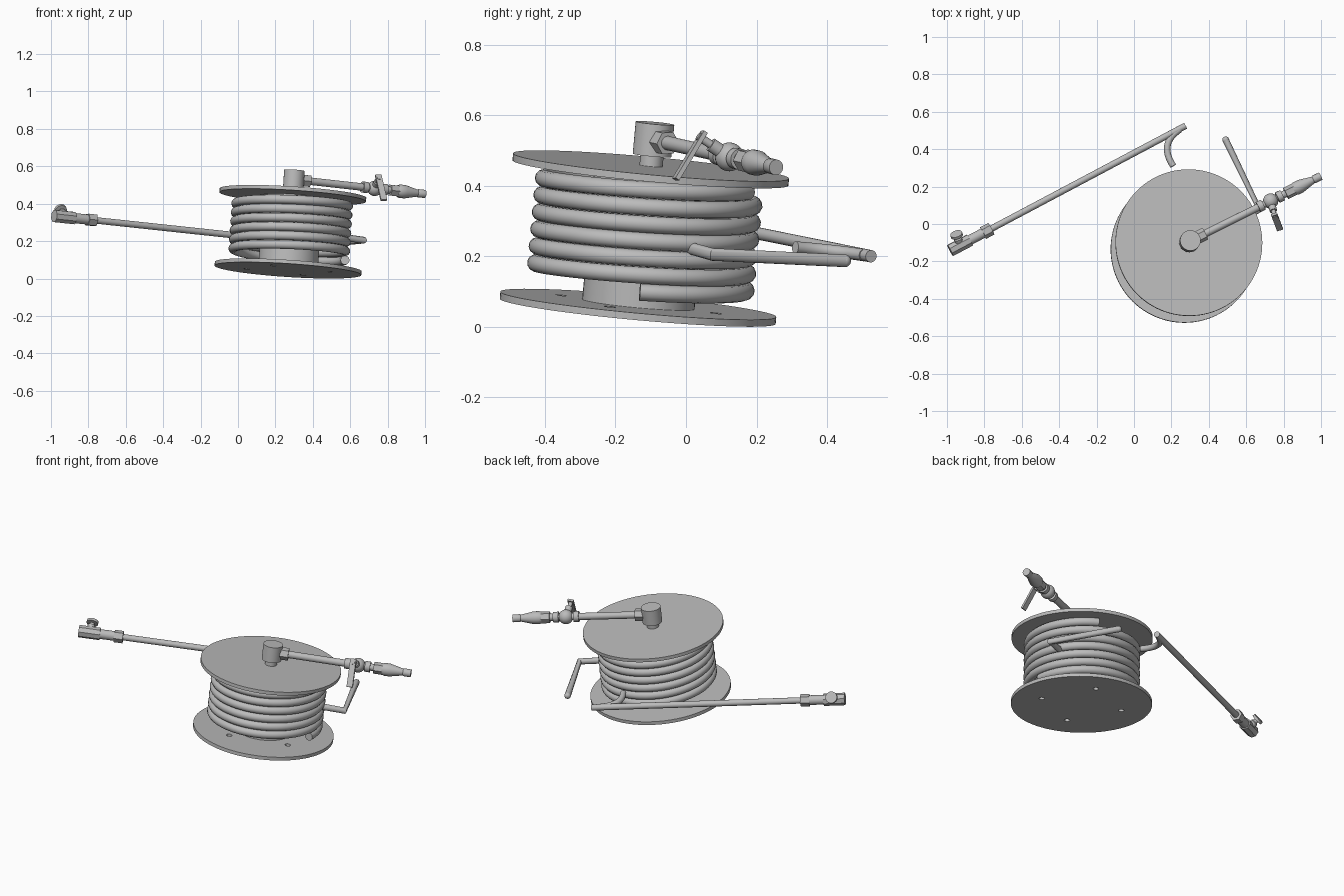
import bpy, bmesh, math
from mathutils import Vector

cube = bpy.data.objects.get("Cube")
if cube:
    bpy.data.objects.remove(cube, do_unlink=True)

# Single metal grey
grey = bpy.data.materials.new("plain_grey")
grey.use_nodes = True
tone = (0.5, 0.5, 0.5, 1)
grey.diffuse_color = tone
grey.node_tree.nodes["Principled BSDF"].inputs["Base Color"].default_value = tone

UP = Vector((0, 0, 1))


def activate(ob):
    bpy.ops.object.select_all(action='DESELECT')
    ob.select_set(True)
    bpy.context.view_layer.objects.active = ob


def finish(ob):
    if not ob.data.materials:
        ob.data.materials.append(grey)
    activate(ob)
    bpy.ops.object.shade_smooth_by_angle(angle=math.radians(35))
    return ob


def lathe(name, origin, direction, profile, sides=32):
    """Turned part: profile is a list of (distance along axis, radius)."""
    bm = bmesh.new()
    rings = []
    for s, r in profile:
        rings.append([bm.verts.new((r * math.cos(math.tau * i / sides),
                                    r * math.sin(math.tau * i / sides), s))
                      for i in range(sides)])
    for a, b in zip(rings, rings[1:]):
        for i in range(sides):
            j = (i + 1) % sides
            bm.faces.new((a[i], a[j], b[j], b[i]))
    bm.faces.new(rings[0][::-1])
    bm.faces.new(rings[-1])
    me = bpy.data.meshes.new(name)
    bm.to_mesh(me)
    bm.free()
    ob = bpy.data.objects.new(name, me)
    bpy.context.collection.objects.link(ob)
    ob.rotation_mode = 'QUATERNION'
    ob.rotation_quaternion = UP.rotation_difference(Vector(direction).normalized())
    ob.location = origin
    return finish(ob)


def rod(name, origin, direction, start, end, r, sides=32):
    return lathe(name, origin, direction, [(start, r), (end, r)], sides)


def tube(name, points, r):
    """Round tube swept along a path."""
    cu = bpy.data.curves.new(name, 'CURVE')
    cu.dimensions = '3D'
    cu.bevel_depth = r
    cu.bevel_resolution = 4
    cu.use_fill_caps = True
    sp = cu.splines.new('POLY')
    sp.points.add(len(points) - 1)
    for p, co in zip(sp.points, points):
        p.co = (*co, 1)
    ob = bpy.data.objects.new(name, cu)
    bpy.context.collection.objects.link(ob)
    activate(ob)
    bpy.ops.object.convert(target='MESH')
    return finish(bpy.context.view_layer.objects.active)


def ball(name, centre, r):
    bpy.ops.mesh.primitive_uv_sphere_add(segments=24, ring_count=12,
                                         radius=r, location=centre)
    ob = bpy.context.object
    ob.name = name
    return finish(ob)


# Tilted reel frame
base = Vector((0.267, -0.137, 0.044))
axis = Vector((0.065, 0.092, 1)).normalized()
tilt = UP.rotation_difference(axis)


def on_reel(radius, angle, height):
    return base + tilt @ Vector((radius * math.cos(angle),
                                 radius * math.sin(angle), height))


# Reel: two discs and a core
bottom = rod("bottom_disc", base, axis, 0, 0.02, 0.393, 96)
rod("top_disc", base, axis, 0.395, 0.415, 0.393, 96)
rod("drum_core", base, axis, 0.02, 0.395, 0.16, 48)

# Bolt holes through the bottom disc
for k in range(4):
    angle = math.radians(70 + 90 * k)
    cutter = rod("hole_cutter", on_reel(0.235, angle, 0), axis, -0.05, 0.07, 0.016, 20)
    cutter.hide_render = True
    mod = bottom.modifiers.new("hole", 'BOOLEAN')
    mod.operation = 'DIFFERENCE'
    mod.solver = 'EXACT'
    mod.object = cutter
    activate(bottom)
    bpy.ops.object.modifier_apply(modifier=mod.name)
    bpy.data.objects.remove(cutter, do_unlink=True)
finish(bottom)

# Wound hose
steps, turns, pitch = 64, 6.2, 0.0485
coil = []
for i in range(int(steps * turns) + 1):
    t = i / steps
    coil.append(on_reel(0.301, math.tau * t, 0.074 + pitch * t))
tube("wound_hose", coil, 0.0243)

# Side handle
handle = [Vector((0.53, 0.005, 0.225)), Vector((0.672, 0.075, 0.205)),
          Vector((0.49, 0.45, 0.187))]
tube("side_handle", handle, 0.018)
ball("side_handle_tip", handle[-1], 0.018)

# Inlet hose with its curved tail
inlet = Vector((0.275, 0.525, 0.2))
inlet_dir = Vector((-1.075, -0.57, 0.115)).normalized()
rod("inlet_hose", inlet, inlet_dir, 0, 1.2, 0.0175, 20)
a, b, c = Vector((0.245, 0.505, 0.203)), Vector((0.13, 0.43, 0.215)), Vector((0.21, 0.31, 0.225))
tube("hose_tail", [a * (1 - t) ** 2 + b * 2 * t * (1 - t) + c * t * t
                   for t in [i / 16 for i in range(17)]], 0.0175)

# Inlet coupling with a round tap
rod("inlet_nut", inlet, inlet_dir, 1.18, 1.23, 0.035, 6)
rod("inlet_neck", inlet, inlet_dir, 1.22, 1.32, 0.027)
rod("inlet_body", inlet, inlet_dir, 1.31, 1.43, 0.035, 8)
tap = inlet + inlet_dir * 1.37
tap_dir = (-0.25, 0.75, 0.5)
lathe("inlet_tap", tap, tap_dir, [(0, 0.022), (0.045, 0.022), (0.05, 0.014),
                                  (0.06, 0.014), (0.062, 0.033), (0.077, 0.033)])

# Swivel on top of the reel
lathe("swivel", base, axis, [(0.41, 0.033), (0.445, 0.033), (0.445, 0.055), (0.537, 0.055)], 40)

# Outlet pipe, ball valve and nozzle
hub = base + axis * 0.489
out_dir = Vector((0.693, 0.345, -0.077)).normalized()
rod("outlet_nut", hub, out_dir, 0.045, 0.092, 0.035, 6)
rod("outlet_pipe", hub, out_dir, 0.08, 0.6, 0.02)
for s in (0.41, 0.525):
    rod("valve_collar", hub, out_dir, s, s + 0.03, 0.03)
valve = hub + out_dir * 0.485
ball("valve_ball", valve, 0.041)
rod("nozzle_nut", hub, out_dir, 0.575, 0.625, 0.033, 6)
lathe("nozzle", hub, out_dir, [(0.62, 0.03), (0.635, 0.036), (0.665, 0.036),
                               (0.74, 0.019), (0.745, 0.022), (0.785, 0.022)])

# Valve stem and flat lever
stem_dir = Vector((0.025, -0.09, 0.06)).normalized()
lathe("valve_stem", valve, stem_dir, [(0, 0.02), (0.065, 0.02), (0.065, 0.012), (0.11, 0.012)], 20)
lever_dir = Vector((0.03, -0.08, -0.12))
lever_dir = (lever_dir - stem_dir * lever_dir.dot(stem_dir)).normalized()
side = stem_dir.cross(lever_dir)
pivot = valve + stem_dir * 0.1
bm = bmesh.new()
bmesh.ops.create_cube(bm, size=1)
for v in bm.verts:
    along = -0.02 if v.co.x < 0 else 0.14
    v.co = pivot + lever_dir * along + side * v.co.y * 0.034 + stem_dir * v.co.z * 0.013
bmesh.ops.recalc_face_normals(bm, faces=bm.faces)
me = bpy.data.meshes.new("valve_lever")
bm.to_mesh(me)
bm.free()
lever = bpy.data.objects.new("valve_lever", me)
bpy.context.collection.objects.link(lever)
finish(lever)
